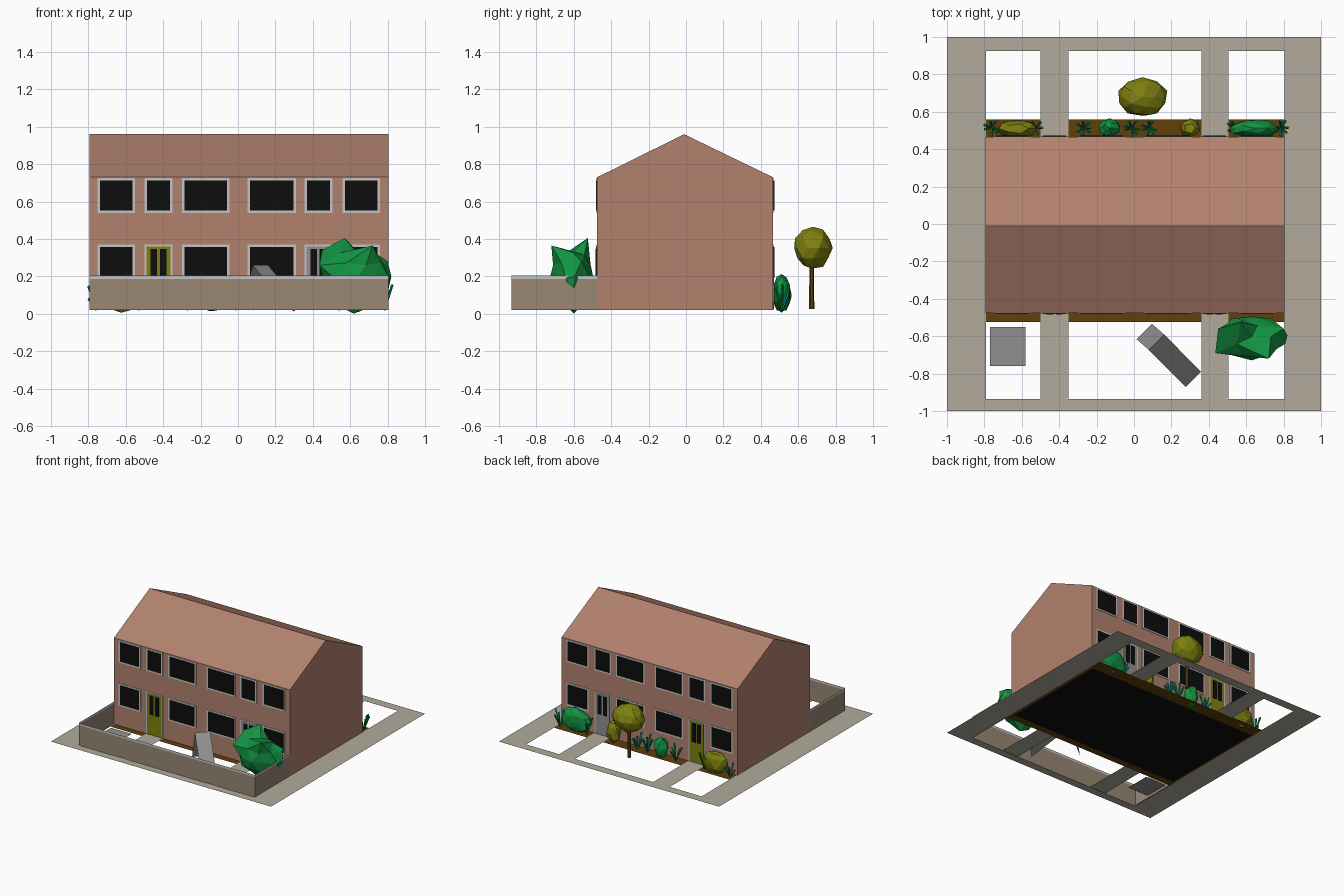
import bpy, bmesh, math, random
from mathutils import Vector, Matrix

if "Cube" in bpy.data.objects:
    bpy.data.objects.remove(bpy.data.objects["Cube"])


def material(name, rgb):
    m = bpy.data.materials.new(name)
    m.diffuse_color = (*rgb, 1)
    m.use_nodes = True
    m.node_tree.nodes["Principled BSDF"].inputs["Base Color"].default_value = m.diffuse_color
    return m


BRICK = material("brick", (0.44, 0.22, 0.155))
PAVING = material("paving", (0.44, 0.41, 0.325))
FENCE = material("fence_stone", (0.32, 0.245, 0.175))
GREEN = material("leaf_green", (0.006, 0.30, 0.055))
OLIVE = material("olive", (0.215, 0.22, 0.005))
SOIL = material("soil_brown", (0.115, 0.05, 0.003))
BLACK = material("black_glass", (0.004, 0.004, 0.004))
GREY = material("grey", (0.28, 0.28, 0.28))
TRIM = material("light_grey_trim", (0.55, 0.55, 0.56))
CYAN = material("flower_cyan", (0.0, 0.5, 0.55))

X0, X1, Y0, Y1, BASE = -0.795, 0.805, -0.475, 0.465, 0.02


def finish(name, bm, *mats):
    me = bpy.data.meshes.new(name)
    bm.to_mesh(me)
    bm.free()
    for m in mats:
        me.materials.append(m)
    ob = bpy.data.objects.new(name, me)
    bpy.context.collection.objects.link(ob)
    return ob


def quad(bm, pts, mat=0):
    f = bm.faces.new([bm.verts.new(p) for p in pts])
    f.material_index = mat
    return f


def sheet(name, rects, z, mat):
    """Flat horizontal rectangles (x0, x1, y0, y1)."""
    bm = bmesh.new()
    for a, b, c, d in rects:
        quad(bm, [(a, c, z), (b, c, z), (b, d, z), (a, d, z)])
    return finish(name, bm, mat)


def add_box(bm, x0, x1, y0, y1, z0, z1, mat=0):
    mtx = Matrix.Translation(((x0 + x1) / 2, (y0 + y1) / 2, (z0 + z1) / 2)) @ \
        Matrix.Diagonal((x1 - x0, y1 - y0, z1 - z0, 1))
    for v in bmesh.ops.create_cube(bm, size=1, matrix=mtx)["verts"]:
        for f in v.link_faces:
            f.material_index = mat


# Ground: paving frame, cross paths, soil and dark floor
PATHS = [(-0.5, -0.35), (0.36, 0.505)]
rects = [(-1, X0 + 0.005, -1, 1), (X1, 1, -1, 1),
         (X0 + 0.005, X1, -1, -0.935), (X0 + 0.005, X1, 0.925, 1)]
for a, b in PATHS:
    rects += [(a, b, -0.935, Y0), (a, b, Y1, 0.925)]
sheet("paving", rects, 0.023, PAVING)
sheet("soil_beds", [(X0 + 0.005, X1, -0.525, 0.56)], BASE, SOIL)
sheet("house_floor", [(X0 + 0.02, X1 - 0.02, Y0 + 0.01, Y1 - 0.01)], 0.018, BLACK)

# House: gable profile extruded along x
bm = bmesh.new()
profile = [(Y0, BASE + 0.001), (Y1, BASE + 0.001), (Y1, 0.73), (-0.01, 0.96), (Y0, 0.73)]
end = bm.faces.new([bm.verts.new((X0, y, z)) for y, z in profile])
ext = bmesh.ops.extrude_face_region(bm, geom=[end], use_keep_orig=True)
bmesh.ops.translate(bm, vec=(X1 - X0, 0, 0),
                    verts=[g for g in ext["geom"] if isinstance(g, bmesh.types.BMVert)])
bmesh.ops.recalc_face_normals(bm, faces=bm.faces)
finish("house", bm, BRICK)


# Windows and doors: thin plates on the front and back walls
def opening(bm, side, x0, x1, z0, z1, inset, depth, mat):
    y = Y0 if side < 0 else Y1
    ya, yb = sorted((y, y + side * depth))
    add_box(bm, x0 + inset, x1 - inset, ya, yb, z0 + inset, z1 - inset, mat)


WIDE = [(-0.75, -0.55), (-0.30, -0.045), (0.05, 0.31), (0.56, 0.76)]
NARROW = [(-0.50, -0.35), (0.355, 0.505)]
for side, label in ((-1, "front"), (1, "back")):
    bm = bmesh.new()
    for x0, x1, z0, z1 in [(a, b, 0.54, 0.725) for a, b in WIDE + NARROW] + \
                          [(a, b, 0.185, 0.37) for a, b in WIDE]:
        opening(bm, side, x0, x1, z0, z1, 0, 0.004, 0)
        opening(bm, side, x0, x1, z0, z1, 0.013, 0.007, 1)
    finish(label + "_windows", bm, TRIM, BLACK)
    for (x0, x1), colour, tag in zip(NARROW, (OLIVE, GREY), ("olive", "grey")):
        bm = bmesh.new()
        opening(bm, side, x0, x1, 0.024, 0.37, 0, 0.003, 0)
        opening(bm, side, x0, x1, 0.014, 0.37, 0.010, 0.005, 1)
        mid = (x0 + x1) / 2
        for a, b in ((mid - 0.042, mid - 0.007), (mid + 0.007, mid + 0.042)):
            opening(bm, side, a, b, 0.19, 0.345, 0, 0.008, 2)
        finish(f"{label}_{tag}_door", bm, TRIM, colour, BLACK)

# Front garden wall: three thin runs with a pale cap strip
bm = bmesh.new()
run = [(X0, Y0), (X0, -0.932), (X1, -0.932), (X1, Y0)]
for (xa, ya), (xb, yb) in zip(run, run[1:]):
    for z0, z1, m in ((BASE, 0.187, 0), (0.187, 0.205, 1)):
        quad(bm, [(xa, ya, z0), (xb, yb, z0), (xb, yb, z1), (xa, ya, z1)], m)
finish("garden_wall", bm, FENCE, TRIM)

# Sandpit slab and slide
sheet("garden_slab", [(-0.77, -0.58, -0.76, -0.55)], 0.026, GREY)
bm = bmesh.new()
half = Vector((0.041, 0.041, 0))
stops = [Vector((0.055, -0.575, 0.022)), Vector((0.12, -0.632, 0.26)), Vector((0.317, -0.83, 0.025))]
for p, q in zip(stops, stops[1:]):
    quad(bm, [p - half, q - half, q + half, p + half])
finish("slide", bm, GREY)


# Foliage: jittered faceted balls, with optional spikes pulled out
def blob(name, centre, radii, mat, seed, jitter=0.12, spikes=(), floor=0.003):
    rng = random.Random(seed)
    bm = bmesh.new()
    bmesh.ops.create_icosphere(bm, subdivisions=2, radius=1)
    for v in bm.verts:
        v.co *= 1 + rng.uniform(-jitter, jitter)
        v.co = Vector(centre) + Vector([a * b for a, b in zip(v.co, radii)])
        v.co.z = max(v.co.z, floor)
    used = set()
    for s in spikes:
        v = min((v for v in bm.verts if v not in used), key=lambda v: (v.co - Vector(s)).length)
        v.co = s
        used.add(v)
    return finish(name, bm, mat)


blob("front_bush", (0.63, -0.602, 0.185), (0.18, 0.118, 0.155), GREEN, 4, 0.1,
     [(0.57, -0.525, 0.405), (0.72, -0.72, 0.365), (0.45, -0.56, 0.34), (0.82, -0.595, 0.2),
      (0.8, -0.56, 0.28), (0.435, -0.69, 0.26), (0.62, -0.60, 0.0)])
blob("back_bush_olive_left", (-0.625, 0.51, 0.10), (0.11, 0.048, 0.085), OLIVE, 2)
blob("back_bush_green_middle", (-0.13, 0.512, 0.095), (0.055, 0.048, 0.085), GREEN, 3)
blob("back_bush_olive_right", (0.298, 0.512, 0.105), (0.055, 0.048, 0.09), OLIVE, 5)
blob("back_bush_green_right", (0.64, 0.512, 0.11), (0.13, 0.048, 0.095), GREEN, 6)

# Tree
blob("tree_crown", (0.045, 0.678, 0.352), (0.132, 0.105, 0.113), OLIVE, 8, 0.06)
bm = bmesh.new()
bmesh.ops.create_cone(bm, cap_ends=True, segments=6, radius1=0.014, radius2=0.012, depth=0.26,
                      matrix=Matrix.Translation((0.045, 0.672, 0.155)))
finish("tree_trunk", bm, SOIL)

# Flowering plants: leaning stems tipped with small blooms
rng = random.Random(1)
for i, x in enumerate((-0.76, -0.53, -0.27, -0.01, 0.08, 0.54, 0.785)):
    bm = bmesh.new()
    for k in range(7):
        ang = k * math.tau / 7 + rng.uniform(-0.3, 0.3)
        root = Vector((x, 0.515, BASE))
        tip = root + Vector((0.04 * math.cos(ang), 0.04 * math.sin(ang), rng.uniform(0.06, 0.14)))
        d = tip - root
        mtx = Matrix.Translation((root + tip) / 2) @ d.to_track_quat("Z", "Y").to_matrix().to_4x4()
        bmesh.ops.create_cone(bm, cap_ends=True, segments=4, radius1=0.004, radius2=0.007,
                              depth=d.length, matrix=mtx)
        if k % 2:
            n = len(bm.faces)
            bmesh.ops.create_icosphere(bm, subdivisions=1, radius=0.009, matrix=Matrix.Translation(tip))
            bm.faces.ensure_lookup_table()
            for f in bm.faces[n:]:
                f.material_index = 1
    finish(f"flower_plant_{i + 1}", bm, GREEN, CYAN)
